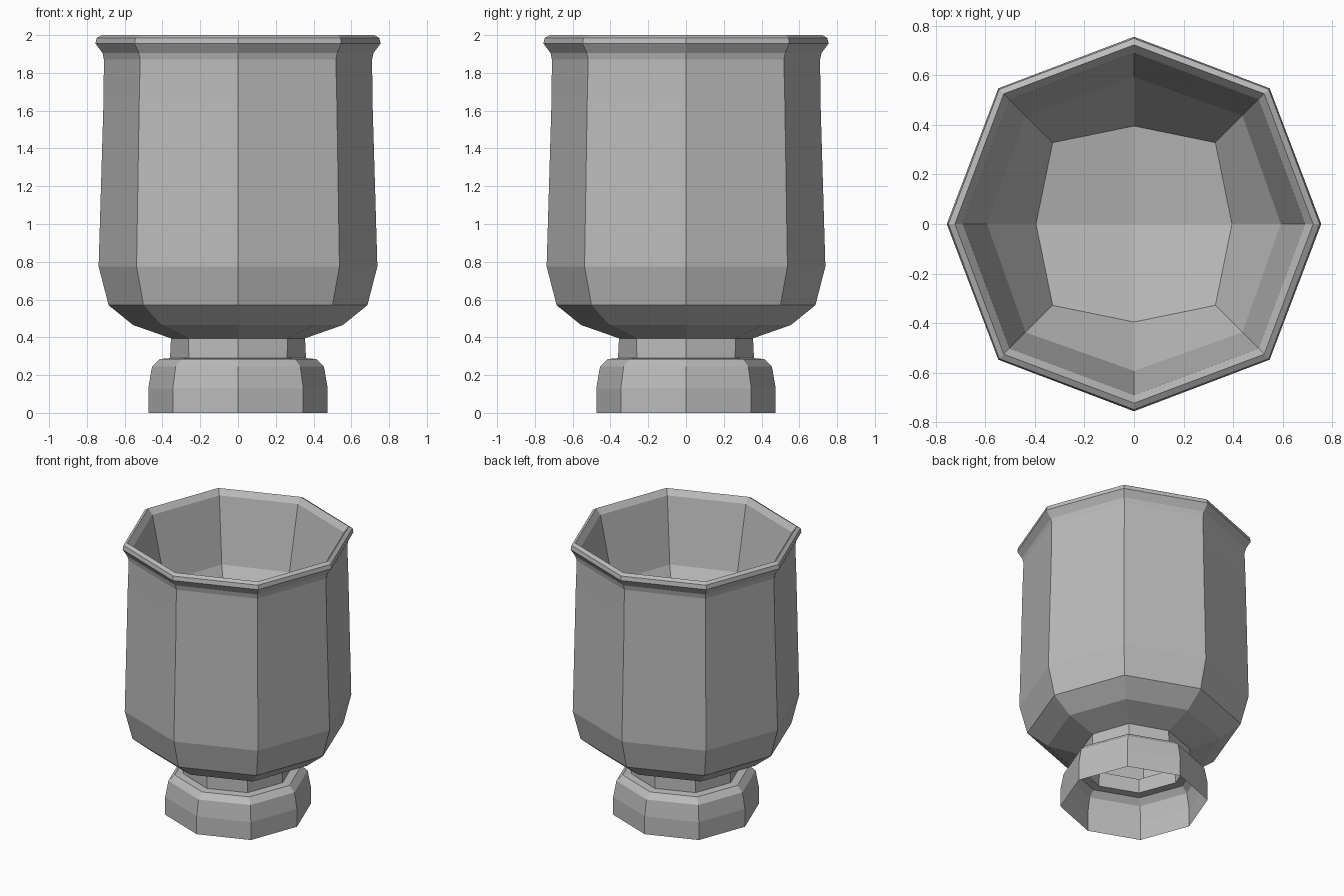
import bpy, bmesh

cube = bpy.data.objects.get("Cube")
if cube:
    bpy.data.objects.remove(cube)

stone = bpy.data.materials.new("plain_grey")
stone.use_nodes = True
colour = (0.5, 0.5, 0.5, 1)
stone.diffuse_color = colour
stone.node_tree.nodes["Principled BSDF"].inputs["Base Color"].default_value = colour


def ring(bm, axis, diag, z):
    """Eight-sided ring: four axis corners and four diagonal corners."""
    d = [(1, 0), (1, 1), (0, 1), (-1, 1), (-1, 0), (-1, -1), (0, -1), (1, -1)]
    return [bm.verts.new((x * r, y * r, z))
            for x, y in d for r in [diag if x and y else axis]]


def turned_part(name, profile, floor_centre=None):
    """Sheet through the rings; optionally closed by a four-quad dished floor."""
    bm = bmesh.new()
    rings = [ring(bm, *p) for p in profile]
    for a, b in zip(rings, rings[1:]):
        for i in range(8):
            j = (i + 1) % 8
            bm.faces.new((a[i], a[j], b[j], b[i]))
    if floor_centre is not None:
        c = bm.verts.new((0, 0, floor_centre))
        r = rings[-1]
        for i in range(0, 8, 2):
            bm.faces.new((c, r[i], r[i + 1], r[(i + 2) % 8]))
    mesh = bpy.data.meshes.new(name)
    bm.to_mesh(mesh)
    bm.free()
    mesh.materials.append(stone)
    obj = bpy.data.objects.new(name, mesh)
    bpy.context.collection.objects.link(obj)
    return obj


# Hollow foot with chamfered shoulder, open underneath
turned_part("foot", [
    (0.475, 0.345, 0), (0.475, 0.345, 0.13), (0.455, 0.33, 0.245),
    (0.415, 0.30, 0.285), (0.36, 0.26, 0.29)])

# Narrow neck
turned_part("neck", [(0.36, 0.26, 0.29), (0.355, 0.262, 0.395)])

# Cup: outer wall, flared lip, inner wall and dished floor
turned_part("cup", [
    (0.355, 0.262, 0.395), (0.555, 0.405, 0.465), (0.685, 0.50, 0.57),
    (0.738, 0.537, 0.775), (0.712, 0.523, 1.65), (0.71, 0.518, 1.87),
    (0.717, 0.525, 1.905), (0.755, 0.547, 1.955), (0.748, 0.543, 1.985),
    (0.722, 0.525, 2.0), (0.69, 0.502, 1.96), (0.592, 0.437, 1.5),
    (0.395, 0.328, 1.22)], floor_centre=1.12)
